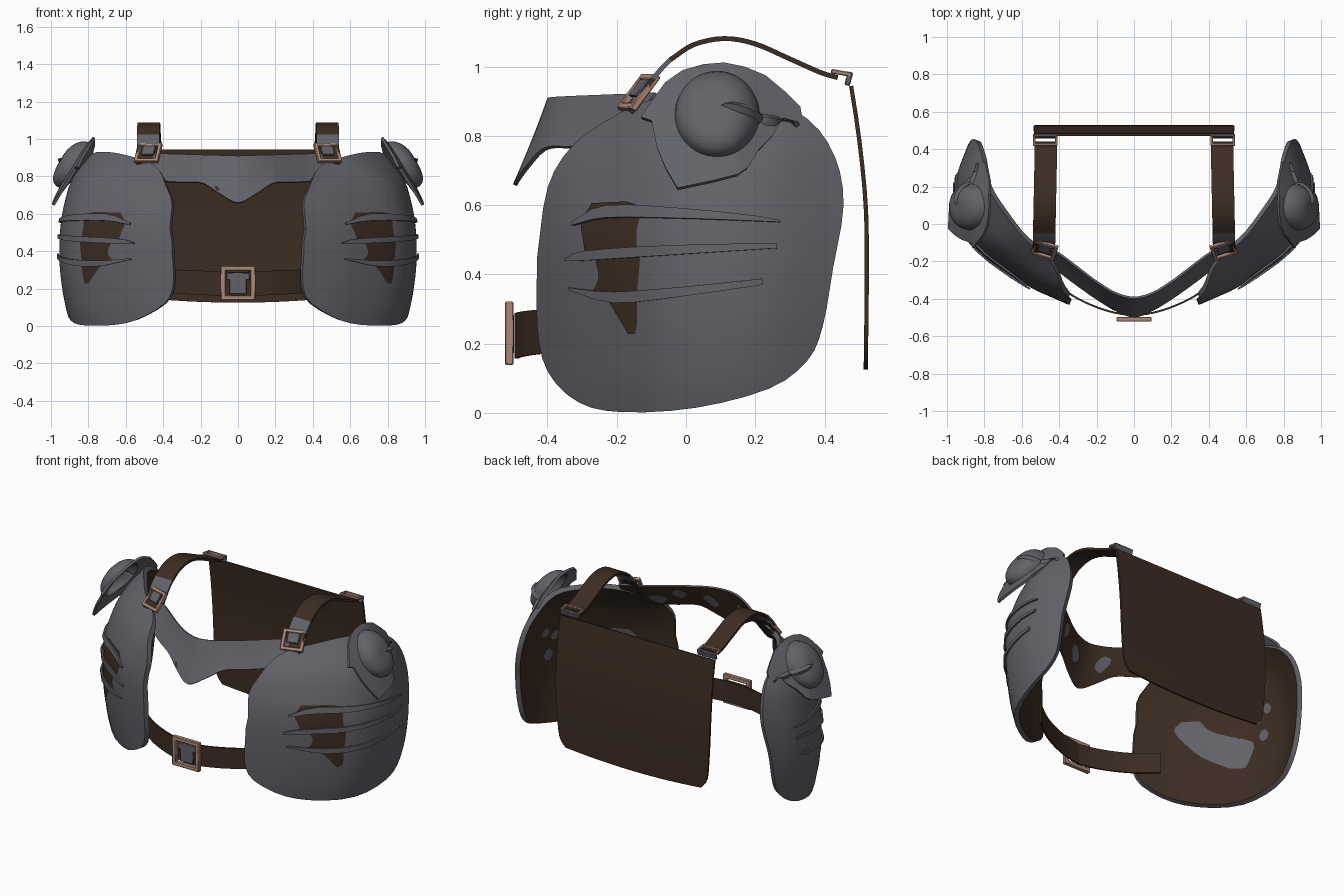
import bpy, bmesh, math
from mathutils import Vector, Matrix

if "Cube" in bpy.data.objects:
    bpy.data.objects.remove(bpy.data.objects["Cube"])


def material(name, col):
    m = bpy.data.materials.new(name)
    m.diffuse_color = (*col, 1)
    m.use_nodes = True
    m.node_tree.nodes["Principled BSDF"].inputs["Base Color"].default_value = m.diffuse_color
    return m


GREY = material("worn grey metal", (0.122, 0.122, 0.142))
BROWN = material("dark brown leather", (0.046, 0.026, 0.016))
TAN = material("copper buckle", (0.42, 0.25, 0.19))


def curve(pts, t):
    """Smooth interpolation through (t, value) pairs."""
    t = min(max(t, pts[0][0]), pts[-1][0])
    slope = lambda a, b: (pts[b][1] - pts[a][1]) / (pts[b][0] - pts[a][0])
    i = max(k for k in range(len(pts) - 1) if pts[k][0] <= t)
    m0 = slope(max(i - 1, 0), i + 1)
    m1 = slope(i, min(i + 2, len(pts) - 1))
    h = pts[i + 1][0] - pts[i][0]
    s = (t - pts[i][0]) / h
    return ((2*s**3 - 3*s**2 + 1) * pts[i][1] + (s**3 - 2*s**2 + s) * h * m0
            + (3*s**2 - 2*s**3) * pts[i + 1][1] + (s**3 - s**2) * h * m1)


def polyline(pts, n):
    """Resample points smoothly, n steps per span."""
    axes = [[(i, p[a]) for i, p in enumerate(pts)] for a in range(len(pts[0]))]
    count = (len(pts) - 1) * n
    return [tuple(curve(a, k / n) for a in axes) for k in range(count + 1)]


def finish(name, bm, mats, hint=None, thick=0, mirror=True):
    """Turn a bmesh into an object, optionally thickened and mirrored."""
    if hint is not None:
        bm.normal_update()
        if sum((f.normal * f.calc_area() for f in bm.faces), Vector()).dot(Vector(hint)) < 0:
            bmesh.ops.reverse_faces(bm, faces=bm.faces)
    me = bpy.data.meshes.new(name)
    bm.to_mesh(me)
    bm.free()
    ob = bpy.data.objects.new(name, me)
    bpy.context.collection.objects.link(ob)
    for m in mats:
        me.materials.append(m)
    if thick:
        s = ob.modifiers.new("thickness", 'SOLIDIFY')
        s.thickness, s.offset = thick, -1
        s.material_offset = len(mats) - 1
    if mirror:
        ob.modifiers.new("mirror", 'MIRROR')
    return ob


def grid(name, rows, mats, hint, thick=0, mirror=True):
    bm = bmesh.new()
    vs = [[bm.verts.new(p) for p in r] for r in rows]
    for a, b in zip(vs, vs[1:]):
        for i in range(len(a) - 1):
            bm.faces.new((a[i], a[i + 1], b[i + 1], b[i]))
    return finish(name, bm, mats, hint, thick, mirror)


def disc(name, outline, centre, rings, surf, mats, hint, thick, circle=0):
    """Concentric rings laid onto a surface; inner rings may form a true circle."""
    bm = bmesh.new()
    loops, c, half = [], Vector(centre), rings // 2
    for k in range(1, rings + 1):
        loop = []
        for p in outline:
            d = Vector(p) - c
            q = d * k / rings
            if circle:
                inner = d.normalized() * circle
                q = (inner * math.sin(k / half * math.pi / 2) if k <= half
                     else inner.lerp(d, (k - half) / (rings - half)))
            loop.append(bm.verts.new(surf(*(c + q))))
        loops.append(loop)
    mid = bm.verts.new(surf(*centre))
    n = len(outline)
    for i in range(n):
        j = (i + 1) % n
        bm.faces.new((mid, loops[0][i], loops[0][j]))
        for a, b in zip(loops, loops[1:]):
            bm.faces.new((a[i], b[i], b[j], a[j]))
    return finish(name, bm, mats, hint, thick)


def patch(name, surf, pairs, off, mat, hint, n=8, thick=0, mirror=True):
    """Shape between pairs of points, laid on a surface at an offset."""
    rows = [[surf(a + (c - a) * k / n, b + (d - b) * k / n, off) for k in range(n + 1)]
            for a, b, c, d in polyline(pairs, 3)]
    return grid(name, rows, [mat], hint, thick, mirror)


# Side plates: a plan curve leaning inward at top and bottom, most at the upper front
PLAN = [(-.45, .32), (-.43, .35), (-.35, .53), (-.25, .69), (-.15, .82), (-.05, .9),
        (.1, .945), (.25, .945), (.46, .87)]
LEAN = [(0, -.06), (.1, -.03), (.3, 0), (.5, 0), (.65, -.03), (.8, -.1), (.95, -.27)]
FRONT = [(-.45, 2.2), (-.33, 2.2), (-.22, 2), (-.1, 1.4), (.05, 1), (.2, .72), (.46, .72)]


def plate(y, z, off=0):
    f = lambda a, b: curve(PLAN, a) + curve(LEAN, b) * (curve(FRONT, a) if b > .5 else 1)
    e = .01
    n = Vector((1, -(f(y + e, z) - f(y - e, z)) / (2*e),
                -(f(y, z + e) - f(y, z - e)) / (2*e))).normalized()
    return Vector((f(y, z), y, z)) + n * off


edge = [(-.43, .45), (-.4, .65), (-.33, .77), (-.22, .85), (-.1, .905), (.05, .93), (.2, .92),
        (.35, .85), (.43, .74), (.455, .6), (.425, .42), (.395, .25), (.35, .15), (.24, .07),
        (.03, .015), (-.18, .002), (-.31, .03), (-.4, .12), (-.43, .25), (-.43, .45)]
T = .03
disc("side_plate", polyline(edge, 3)[:-1], (0, .46), 12, plate, [GREY, BROWN], (1, 0, 0), T)

# Worn leather-coloured spots on the outside of the plates
patch("worn_spot_upper", plate, [(-.27, .605, -.17, .61), (-.3, .55, -.13, .59), (-.295, .5, -.14, .53),
      (-.29, .465, -.14, .475)], .003, BROWN, (1, 0, 0))
patch("worn_spot_middle", plate, [(-.26, .445, -.13, .455), (-.25, .39, -.135, .4),
      (-.27, .345, -.14, .34)], .003, BROWN, (1, 0, 0))
patch("worn_spot_lower", plate, [(-.22, .32, -.14, .32), (-.19, .27, -.14, .26),
      (-.165, .228, -.145, .228)], .003, BROWN, (1, 0, 0))

# Raised claw slashes: tapered slivers
slashes = [[(-.32, .54, -.32, .55), (-.22, .562, -.22, .597), (0, .56, 0, .588), (.2, .553, .2, .568), (.27, .55, .27, .555)],
           [(-.34, .438, -.34, .445), (-.28, .44, -.28, .468), (-.05, .455, -.05, .483), (.26, .475, .26, .49)],
           [(-.33, .355, -.33, .362), (-.2, .318, -.2, .35), (0, .338, 0, .365), (.22, .37, .22, .388)]]
for i, s in enumerate(slashes):
    patch(f"slash_{i + 1}", plate, s, .013, GREY, (1, 0, 0), 3, .01)

# Bare spots on the plate lining
patch("lining_spot_large", plate, [(-.3, .56, -.24, .57), (-.33, .5, -.2, .5), (-.3, .42, -.02, .42),
      (-.24, .33, -.03, .32), (-.14, .26, -.06, .25)], -T - .004, GREY, (-1, 0, 0))
for i, (y, z, r) in enumerate([(.06, .44, .035), (.02, .56, .03), (.1, .6, .03)]):
    patch(f"lining_spot_small_{i + 1}", plate, [(y - r / 3, z + r, y + r / 3, z + r), (y - r, z, y + r, z),
          (y - r / 2, z - r, y + r / 2, z - r)], -T - .004, GREY, (-1, 0, 0))


# Shoulder guards: tilted flange with a raised round dome
DOME = .122


def guard(y, z):
    x = curve([(.64, 1.0), (.81, .885), (.91, .825), (1.02, .75)], z) - .25 * max(y - .15, 0)
    r = math.hypot(y - .09, z - .862) / DOME
    h = math.sqrt(max(0, 1 - r * r))
    return Vector((x + .025 * (1 - min(abs(r - 1), 1)) + .09 * h, y, z + .03 * h))


rim = [(-.13, .855), (-.1, .9), (-.06, .955), (-.01, .99), (.05, 1.007), (.11, 1.012), (.17, 1.0),
       (.23, .975), (.29, .925), (.33, .885), (.34, .83), (.275, .845), (.25, .80), (.21, .76),
       (.18, .71), (.15, .69), (.08, .672), (-.025, .65), (-.06, .71), (-.085, .77), (-.1, .845)]
fine = [(a[0] + (b[0] - a[0]) * k / 3, a[1] + (b[1] - a[1]) * k / 3)
        for a, b in zip(rim, rim[1:] + rim[:1]) for k in range(3)]
disc("shoulder_guard", fine, (.09, .862), 14, guard, [GREY], (1, 0, .5), .015, DOME)

# Chest collar: sloping band dipping to a point
TOP_Y = [(-.1, -.38), (0, -.4), (.1, -.375), (.2, -.315), (.3, -.24), (.4, -.165), (.53, -.09)]
LOW_Y = [(-.1, -.465), (0, -.5), (.1, -.465), (.2, -.405), (.3, -.335), (.4, -.26), (.53, -.16)]
LOW_Z = [(-.1, .71), (0, .66), (.1, .71), (.19, .765), (.3, .77), (.4, .78), (.53, .84)]


def collar(x, v, off=0):
    a = abs(x)
    z0, y0, y1 = curve(LOW_Z, a), curve(LOW_Y, a), curve(TOP_Y, a)
    z1 = .91 + .03 * a
    return Vector((x, y0 + (y1 - y0) * (v + .12 * v * (1 - v)) - off, z0 + (z1 - z0) * v))


grid("chest_collar", [[collar(.53 * i / 20, k / 6) for k in range(7)] for i in range(21)],
     [GREY, BROWN], (0, -1, 0), .012)
for i, (x, v, r) in enumerate([(.1, .5, .04), (.25, .6, .03), (.36, .3, .04)]):
    patch(f"collar_lining_spot_{i + 1}", collar,
          [(x - r, v - .08, x - r, v + .05), (x, v - .25, x, v + .2), (x + r, v - .05, x + r, v + .1)],
          -.021, GREY, (0, 1, 0), 4)
patch("collar_worn_dot", collar, [(-.125, .08, -.125, .12), (-.112, .03, -.112, .16), (-.1, .08, -.1, .12)],
      .004, BROWN, (0, -1, 0), 3, 0, False)


# Shoulder straps: ribbons swept over the top, with a bare patch above the buckle
def ribbon(name, path, mat):
    rows = [[(x, y, z) for x in (.41 + .02 * (.45 - y), .53 + .02 * (.45 - y))]
            for y, z in polyline(path, 4)]
    grid(name, rows, [mat], (0, 0, 1), .014)


ribbon("strap_front_end", [(-.165, .87), (-.125, .935), (-.1, .97)], BROWN)
ribbon("strap_bare_patch", [(-.1, .97), (-.075, 1.0), (-.05, 1.025)], GREY)
ribbon("shoulder_strap", [(-.05, 1.025), (.02, 1.07), (.11, 1.088), (.2, 1.073), (.3, 1.03),
                          (.39, .99), (.44, .975)], BROWN)


# Buckles and clips: frames of bevelled bars
def bars(name, boxes, centre, tilt, mat, mirror, yaw=0):
    bm = bmesh.new()
    for (x, z), (sx, sy, sz) in boxes:
        bmesh.ops.create_cube(bm, size=1, matrix=Matrix.Translation((x, 0, z)) @ Matrix.Diagonal((sx, sy, sz, 1)))
    bmesh.ops.bevel(bm, geom=bm.edges[:], offset=.003, segments=1, affect='EDGES')
    bm.transform(Matrix.Translation(centre) @ Matrix.Rotation(math.radians(yaw), 4, 'Z')
                 @ Matrix.Rotation(math.radians(tilt), 4, 'X'))
    return finish(name, bm, [mat], None, 0, mirror)


def frame(name, centre, w, h, t, tilt=0, mirror=True, yaw=0):
    sides = [((s * (w - t) / 2, 0), (t, t, h)) for s in (-1, 1)]
    ends = [((0, s * (h - t) / 2), (w, t, t)) for s in (-1, 1)]
    return bars(name, sides + ends, centre, tilt, TAN, mirror, yaw)


frame("strap_buckle", (.48, -.137, .925), .135, .125, .02, -38, True, 18)
bars("strap_buckle_plate", [((0, .01), (.07, .012, .06))], (.48, -.14, .93), -38, GREY, True, 18)
frame("back_clip_ring", (.475, .448, .982), .13, .06, .013, -100)
bars("back_clip", [((0, 0), (.13, .016, .04))], (.475, .47, .965), -15, GREY, True)

# Waist belt running behind the side plates
half = polyline([(0, -.495), (.1, -.48), (.2, -.45), (.3, -.405), (.37, -.36), (.45, -.3)], 4)
grid("waist_belt", [[(x, y, .157 + .05 * x), (x, y, .288 + .04 * x)] for x, y in half],
     [BROWN], (0, -1, 0), .01)
frame("belt_buckle", (0, -.51, .23), .185, .182, .025, 0, False)
bars("belt_buckle_plate", [((0, .035), (.125, .012, .04)), ((0, -.015), (.09, .012, .09))],
     (0, -.503, .23), 0, GREY, False)

# Back panel: slightly bowed leather sheet with rounded lower corners
BOW = [(.12, .525), (.4, .528), (.6, .525), (.8, .505), (.95, .482)]
WIDE = [(0, .535), (.5, .535), (.85, .52), (.95, .505), (1, .47)]
rows = []
for k in range(17):
    v = 1 - (1 - k / 16) ** 1.6
    row = []
    for i in range(11):
        x = curve(WIDE, v) * i / 10
        z = .945 + (.125 + .1 * x * x - .945) * v
        row.append((x, curve(BOW, z), z))
    rows.append(row)
grid("back_panel", rows, [BROWN], (0, 1, 0), .012)

# Bake modifiers, then smooth while keeping sharp edges
bpy.ops.object.select_all(action='SELECT')
bpy.context.view_layer.objects.active = bpy.context.selected_objects[0]
bpy.ops.object.convert(target='MESH')
bpy.ops.object.shade_smooth_by_angle(angle=math.radians(40))
